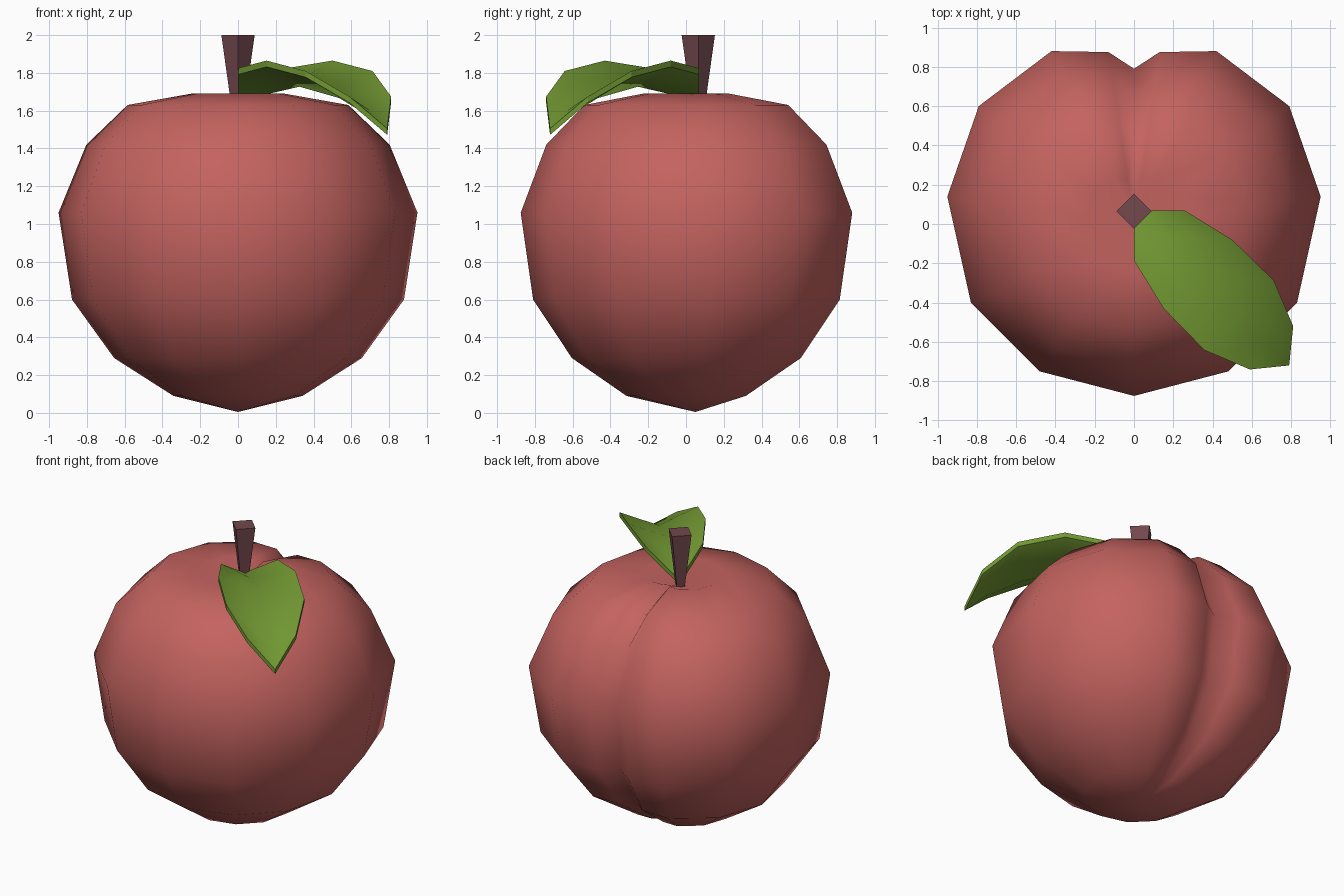
import bpy, math

if "Cube" in bpy.data.objects:
    bpy.data.objects.remove(bpy.data.objects["Cube"])


def material(name, rgb):
    m = bpy.data.materials.new(name)
    m.diffuse_color = (*rgb, 1)
    m.use_nodes = True
    m.node_tree.nodes["Principled BSDF"].inputs["Base Color"].default_value = m.diffuse_color
    return m


def make(name, verts, faces, mat, smooth):
    me = bpy.data.meshes.new(name)
    me.from_pydata(verts, [], faces)
    for i, p in enumerate(me.polygons):
        p.use_smooth = smooth(i)
    me.materials.append(mat)
    ob = bpy.data.objects.new(name, me)
    bpy.context.collection.objects.link(ob)
    return ob


red = material("peach red", (0.55, 0.125, 0.115))
brown = material("stem brown", (0.17, 0.065, 0.075))
green = material("leaf green", (0.165, 0.31, 0.032))

# Fruit: mirrored cross-section with a groove at the back, scaled ring by ring
half = [(0.48, -0.75), (0.83, -0.40), (0.95, 0.14), (0.79, 0.60), (0.42, 0.88), (0.13, 0.875)]
section = [(0, -0.875)] + half + [(0, 0.79)] + [(-x, y) for x, y in reversed(half)]
groove = len(half) + 1
n = len(section)
# height, scale, groove drop in z, groove depth factor
rings = [(0.09, 0.36, 0.0, 1.0), (0.29, 0.69, 0.0, 0.98), (0.60, 0.925, 0.0, 0.99),
         (1.06, 1.0, 0.0, 1.0), (1.42, 0.845, 0.02, 0.97), (1.63, 0.615, 0.06, 0.93),
         (1.69, 0.26, 0.05, 1.0)]
verts, faces = [], []
for z, s, drop, depth in rings:
    for i, (x, y) in enumerate(section):
        g = i == groove
        verts.append((x * s, y * s * (depth if g else 1), z - (drop if g else 0)))
for r in range(len(rings) - 1):
    for i in range(n):
        a, b = r * n + i, r * n + (i + 1) % n
        faces.append((a, b, b + n, a + n))
bottom, top = len(verts), len(verts) + 1
verts += [(0, 0.05, 0.005), (0, 0.065, 1.62)]
last = (len(rings) - 1) * n
for i in range(n):
    j = (i + 1) % n
    faces.append((bottom, j, i))
    faces.append((top, last + i, last + j))
make("fruit", verts, faces, red, lambda i: True)

# Stem: square, widening upwards
bpy.ops.mesh.primitive_cone_add(vertices=4, radius1=0.032, radius2=0.088, depth=0.4,
                                location=(0, 0.065, 1.8))
stem = bpy.context.object
stem.name = "stem"
stem.data.materials.append(brown)

# Leaf: folded along its midrib, running diagonally to the front right
# distance along midrib, half width, midrib height, edge height
stations = [(0.184, 0.182, 1.715, 1.825), (0.46, 0.247, 1.76, 1.865),
            (0.757, 0.25, 1.70, 1.81), (0.99, 0.156, 1.60, 1.675)]
d = math.sqrt(0.5)


def leaf_point(t, w, z):
    return (d * (t + w), 0.07 + d * (w - t), z)


verts = [leaf_point(0.0, 0, 1.665)]
for t, w, zm, ze in stations:
    verts += [leaf_point(t, -w, ze), leaf_point(t, 0, zm), leaf_point(t, w, ze)]
verts.append(leaf_point(1.117, 0, 1.505))
tip = len(verts) - 1
upper = [(0, 1, 2), (0, 2, 3), (tip, tip - 2, tip - 3), (tip, tip - 1, tip - 2)]
for k in range(len(stations) - 1):
    a = 1 + 3 * k
    upper += [(a, a + 3, a + 4, a + 1), (a + 1, a + 4, a + 5, a + 2)]
m = len(verts)
verts += [(x, y, z - 0.033) for x, y, z in verts]
lower = [tuple(v + m for v in reversed(f)) for f in upper]
loop = [0] + list(range(1, tip, 3)) + [tip] + list(range(tip - 1, 0, -3))
rim = [(b, a, a + m, b + m) for a, b in zip(loop, loop[1:] + loop[:1])]
flat_from = len(upper) + len(lower)
make("leaf", verts, upper + lower + rim, green, lambda i: i < flat_from)
